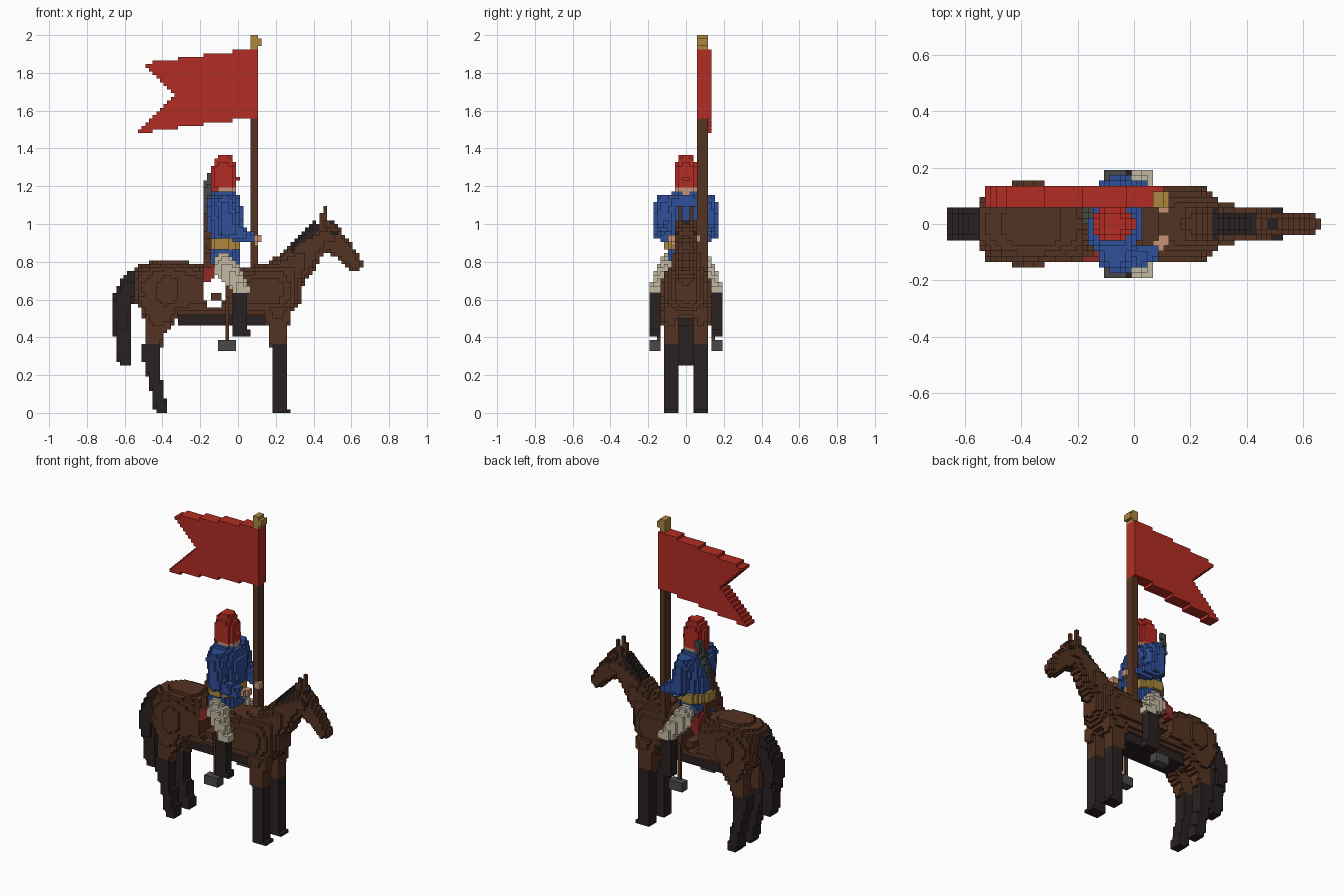
import bpy, math

if "Cube" in bpy.data.objects:
    bpy.data.objects.remove(bpy.data.objects["Cube"])

V = 2 / 104                      # edge of one cube
NX, NY, NZ = 34, 10, 104
cells = {}                       # (i, j, k) -> part name
part_colour = {}


def srgb(r, g, b):
    f = lambda c: c / 12.92 if c <= 0.04045 else ((c + 0.055) / 1.055) ** 2.4
    return (f(r / 255), f(g / 255), f(b / 255), 1)


COLOURS = {
    "brown": srgb(84, 51, 34), "black": srgb(42, 33, 34), "red": srgb(178, 44, 34),
    "blue": srgb(47, 80, 152), "cream": srgb(196, 186, 165), "gold": srgb(172, 135, 62),
    "skin": srgb(200, 148, 118), "grey": srgb(72, 72, 72), "dark red": srgb(140, 45, 38),
}
mats = {}
for cname, col in COLOURS.items():
    m = bpy.data.materials.new(cname)
    m.use_nodes = True
    m.diffuse_color = col
    bsdf = m.node_tree.nodes["Principled BSDF"]
    bsdf.inputs["Base Color"].default_value = col
    bsdf.inputs["Roughness"].default_value = 0.8
    mats[cname] = m


def fill(part, colour, lo, hi, inside, mirror=False):
    """Fill every cube whose centre passes the test; part None carves."""
    part_colour[part] = colour
    i0, i1 = max(-NX, math.floor(lo[0] / V)), min(NX, math.ceil(hi[0] / V))
    j0, j1 = max(-NY, math.floor(lo[1] / V) - 1), min(NY - 1, math.ceil(hi[1] / V))
    k0, k1 = max(0, math.floor(lo[2] / V) - 1), min(NZ - 1, math.ceil(hi[2] / V))
    for i in range(i0, i1 + 1):
        for j in range(j0, j1 + 1):
            for k in range(k0, k1 + 1):
                if inside(i * V, (j + 0.5) * V, (k + 0.5) * V):
                    for jj in ((j, -1 - j) if mirror else (j,)):
                        if part is None:
                            cells.pop((i, jj, k), None)
                        else:
                            cells[i, jj, k] = part


def box(part, colour, lo, hi, mirror=False):
    fill(part, colour, lo, hi,
         lambda *p: all(a <= c <= b for a, c, b in zip(lo, p, hi)), mirror)


def path(part, colour, pts, mirror=False, steps=10):
    """Ellipsoids (x, y, z, rx, ry, rz) swept along a path."""
    for a, b in zip(pts, pts[1:] if len(pts) > 1 else pts):
        for s in range(steps + 1):
            x, y, z, rx, ry, rz = [u + (w - u) * s / steps for u, w in zip(a, b)]
            fill(part, colour, (x - rx, y - ry, z - rz), (x + rx, y + ry, z + rz),
                 lambda p, q, r: ((p - x) / rx) ** 2 + ((q - y) / ry) ** 2
                 + ((r - z) / rz) ** 2 <= 1, mirror)


def loft(part, colour, axis, rows, power=2.5, mirror=False):
    """Rounded sections stacked along x (t, y, z, ry, rz) or z (t, x, y, rx, ry)."""
    rows = sorted(rows)

    def inside(x, y, z):
        t, u, v = (x, y, z) if axis == "x" else (z, x, y)
        for a, b in zip(rows, rows[1:]):
            if a[0] <= t <= b[0]:
                f = (t - a[0]) / (b[0] - a[0])
                cu, cv, ru, rv = [p + (q - p) * f for p, q in zip(a[1:], b[1:])]
                return abs((u - cu) / ru) ** power + abs((v - cv) / rv) ** power <= 1
        return False
    t0, t1 = rows[0][0], rows[-1][0]
    u0, u1 = min(r[1] - r[3] for r in rows), max(r[1] + r[3] for r in rows)
    v0, v1 = min(r[2] - r[4] for r in rows), max(r[2] + r[4] for r in rows)
    lo, hi = ((t0, u0, v0), (t1, u1, v1)) if axis == "x" else ((u0, v0, t0), (u1, v1, t1))
    fill(part, colour, lo, hi, inside, mirror)


# Horse: tail, barrel, neck, head
loft("tail", "black", "z", [(.25, -.6, 0, .032, .035), (.4, -.61, 0, .042, .042),
     (.5, -.62, 0, .046, .055), (.6, -.61, 0, .057, .055), (.68, -.57, 0, .065, .05),
     (.75, -.55, 0, .04, .035)], 4)
loft("horse_body", "brown", "x", [(-.555, 0, .68, .06, .08), (-.52, 0, .67, .12, .11),
     (-.45, 0, .65, .14, .155), (-.38, 0, .65, .158, .162), (-.29, 0, .655, .14, .157),
     (-.2, 0, .64, .135, .14), (0, 0, .63, .13, .137), (.12, 0, .645, .135, .14),
     (.22, 0, .65, .132, .15), (.28, 0, .65, .105, .125), (.34, 0, .66, .05, .06)])
path("neck", "brown", [(.2, 0, .68, .11, .11, .11), (.3, 0, .78, .1, .08, .1),
     (.38, 0, .87, .077, .06, .087), (.45, 0, .93, .065, .052, .08)])
path("mane", "black", [(.29, 0, .85, .033, .05, .033), (.41, 0, .98, .033, .04, .033)])
path("horse_head", "brown", [(.475, 0, .94, .06, .052, .085),
     (.55, 0, .87, .055, .045, .06), (.62, 0, .787, .045, .037, .045)])
path("ear", "brown", [(.455, .03, 1.0, .024, .02, .03), (.46, .03, 1.07, .014, .014, .022)], True)
box("forelock", "black", (.465, -.02, 1.0), (.51, .02, 1.025))
box("horse_eye", "black", (.5, .035, .945), (.525, .055, .965), True)

# Horse legs with dark stockings
loft("hind_thigh", "brown", "z", [(.35, -.45, .078, .045, .038), (.42, -.44, .078, .055, .04),
     (.5, -.41, .08, .09, .05), (.62, -.43, .085, .11, .06)], 3, True)
loft("hind_shin", "black", "z", [(0, -.405, .075, .036, .038), (.04, -.41, .075, .036, .038),
     (.1, -.425, .075, .035, .036), (.2, -.445, .075, .037, .036),
     (.28, -.46, .075, .045, .038), (.36, -.46, .075, .048, .038)], 5, True)
loft("front_upper_leg", "brown", "z", [(.35, .215, .078, .048, .038),
     (.45, .213, .078, .055, .042), (.56, .21, .08, .08, .05)], 3, True)
loft("front_shin", "black", "z", [(0, .227, .075, .037, .038), (.36, .227, .075, .039, .038)],
     6, True)
box("front_hoof", "black", (.19, .038, 0), (.28, .115, .022), True)
box("belly_girth", "black", (-.32, -.085, .462), (.165, .085, .515))

# Opening under the saddle, with a small bridge inside
fill(None, None, (-.2, -.2, .5), (0, .2, .78),
     lambda x, y, z: ((x + .125) / .06) ** 2 + ((z - .645) / .09) ** 2 <= 1)
box("saddle_bridge", "brown", (-.145, -.13, .6), (-.08, .13, .64))

# Saddle
box("saddle_cantle", "brown", (-.19, -.06, .76), (-.145, .06, .86))
path("saddle_blanket", "dark red", [(-.15, .08, .79, .03, .03, .03),
     (-.155, .12, .73, .035, .025, .035)], True)
box("stirrup_strap", "brown", (-.068, .135, .37), (-.048, .155, .62), True)
box("stirrup", "grey", (-.11, .135, .325), (-.015, .195, .377), True)

# Rider legs
path("trousers", "cream", [(-.09, .06, .82, .06, .05, .05), (-.06, .11, .76, .065, .04, .06),
     (.01, .15, .67, .045, .04, .045)], True)
loft("boot", "black", "z", [(.4, .015, .165, .05, .03), (.45, .012, .165, .045, .03),
     (.64, .01, .165, .04, .032)], 4, True)
box("boot_toe", "black", (0, .14, .4), (.07, .19, .445), True)
box("boot_trim", "cream", (.0, .14, .63), (.06, .195, .665), True)

# Rider torso, belt and arms
loft("coat", "blue", "z", [(.79, -.08, 0, .095, .1), (.87, -.08, 0, .085, .1),
     (.95, -.07, 0, .09, .1), (1.08, -.07, 0, .1, .11), (1.14, -.075, 0, .08, .12),
     (1.175, -.075, 0, .05, .07)])
loft("belt", "gold", "z", [(.868, -.08, 0, .095, .11), (.922, -.08, 0, .095, .11)])
path("sleeve", "blue", [(-.07, .12, 1.1, .055, .045, .055), (-.05, .14, .97, .05, .037, .05),
     (.06, .105, .93, .035, .033, .033)], True)
path("hand", "skin", [(.1, .065, .92, .027, .027, .027)], True)

# Rider head and tall cap
loft("face", "skin", "z", [(1.135, -.07, 0, .045, .045), (1.21, -.065, 0, .058, .056)], 3)
loft("cap", "red", "z", [(1.19, -.073, 0, .062, .058), (1.3, -.073, 0, .062, .058),
     (1.345, -.073, 0, .045, .042), (1.368, -.073, 0, .03, .03)], 3)
box("cap_badge", "red", (-.015, -.02, 1.225), (.006, .02, 1.248))
box("cap_neck_guard", "red", (-.135, -.045, 1.17), (-.095, .045, 1.2))

# Rifle slung across the back
path("rifle_stock", "brown", [(-.165, -.1, .8, .018, .025, .03), (-.165, .02, 1.08, .018, .02, .02)])
path("rifle_barrel", "grey", [(-.165, .02, 1.08, .018, .02, .02),
     (-.152, .085, 1.25, .02, .022, .025)])

# Lance with swallow-tailed flag and finial
X0, X1, Y0, Y1 = 3.5 * V, 5.5 * V, 3 * V, 6 * V
box("lance_pole", "brown", (X0, Y0, .72), (X1, Y1, 1.93))


def in_flag(x, y, z):
    s = math.floor((.105 - x) / .14) * V           # stepped edges
    notch = -.33 - (abs(z - 1.68) / .16) * .17
    return Y0 < y < 7 * V and 1.555 - s * .95 < z < 1.925 - s and notch < x < X1


fill("flag", "red", (-.52, Y0, 1.48), (X1, 7 * V, 1.94), in_flag)
box("finial", "gold", (X0, Y0, 1.925), (X1, Y1, 2))
box("finial_tip", "gold", (X1, Y0, 1.945), (X1 + V, Y1, 1.985))

# One mesh per part from the cube faces that stay exposed
SIDES = []
for ax in range(3):
    for sgn in (-1, 1):
        ring = [(-1, -1), (1, -1), (1, 1), (-1, 1)]
        quad = []
        for u, v in (ring if sgn > 0 else ring[::-1]):
            c = [0, 0, 0]
            c[ax], c[(ax + 1) % 3], c[(ax + 2) % 3] = sgn, u, v
            quad.append(tuple((q + 1) // 2 for q in c))
        d = [0, 0, 0]
        d[ax] = sgn
        SIDES.append((d, quad))

meshes = {}
for (i, j, k), part in cells.items():
    verts, faces = meshes.setdefault(part, ({}, []))
    for d, quad in SIDES:
        if (i + d[0], j + d[1], k + d[2]) not in cells:
            faces.append([verts.setdefault((i + a, j + b, k + c), len(verts))
                          for a, b, c in quad])
for part, (verts, faces) in meshes.items():
    if faces:
        me = bpy.data.meshes.new(part)
        me.from_pydata([((a - .5) * V, b * V, c * V) for a, b, c in verts], [], faces)
        me.materials.append(mats[part_colour[part]])
        bpy.context.collection.objects.link(bpy.data.objects.new(part, me))
